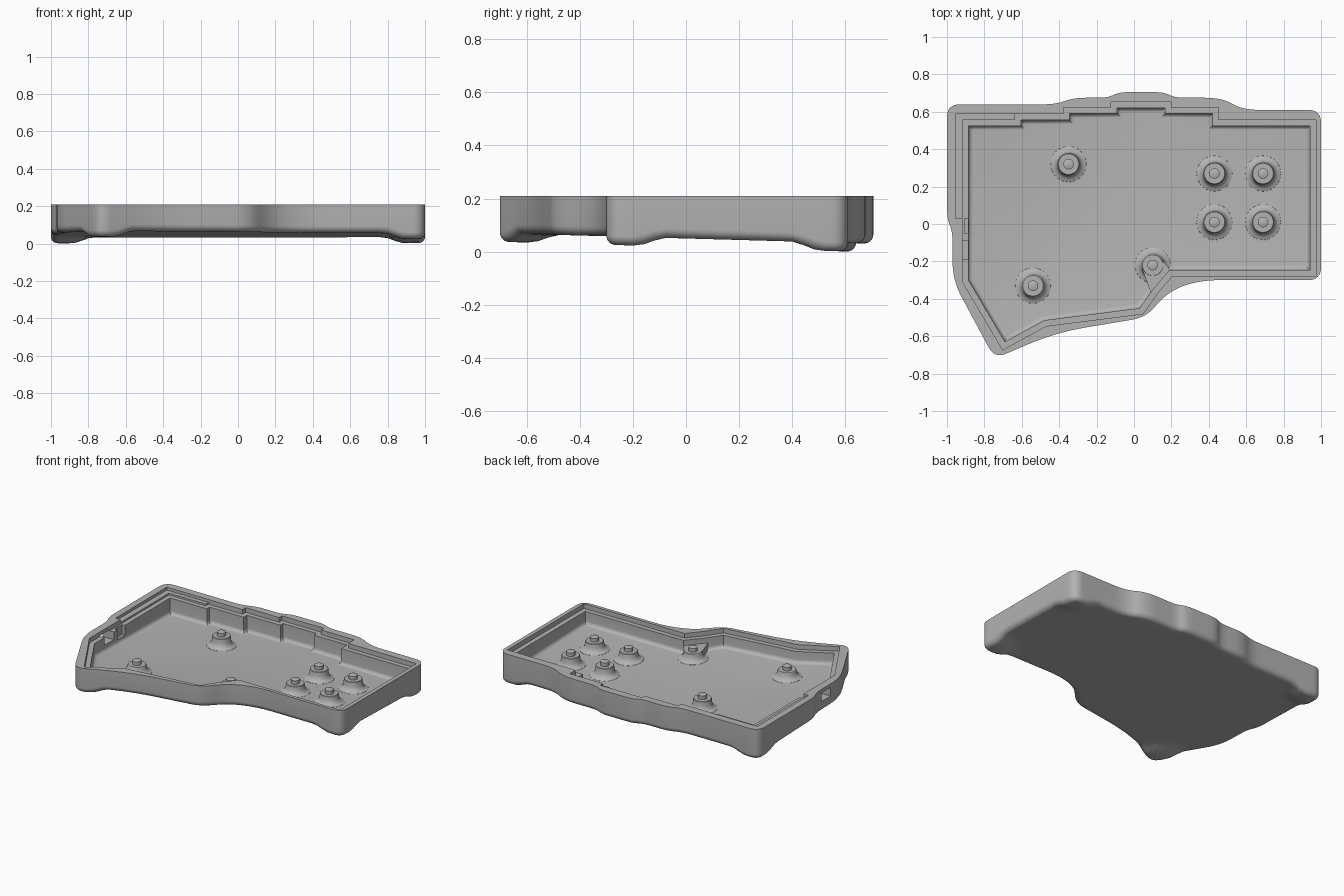
import bpy, bmesh, math
from mathutils import Vector

cube = bpy.data.objects.get("Cube")
if cube:
    bpy.data.objects.remove(cube, do_unlink=True)

TOP, SLOPE, BASE, FLOOR = 0.21, 0.028, 0.05, 0.083

grey = bpy.data.materials.new("plain grey")
grey.use_nodes = True
grey.diffuse_color = (0.45, 0.45, 0.45, 1)
grey.node_tree.nodes["Principled BSDF"].inputs["Base Color"].default_value = grey.diffuse_color

# Outer outline: x, y, corner softness
OUTER = [(1, -.3, .07), (1, .61, .07), (.58, .61, .09), (.47, .675, .09), (.22, .675, .05),
         (.16, .705, .05), (-.08, .705, .05), (-.14, .675, .05), (-.32, .675, .06),
         (-.42, .64, .06), (-1, .64, .07), (-1, .03, .06), (-.97, -.04, .06),
         (-.97, -.3, .1), (-.745, -.72, .07), (-.42, -.58, .17), (.06, -.5, .07),
         (.19, -.355, .1), (.36, -.3, .1)]
# Stepped cavity outline
INNER = [(.94, -.245), (.94, .525), (.42, .525), (.42, .59), (.165, .59), (.165, .62),
         (-.09, .62), (-.09, .59), (-.345, .59), (-.345, .555), (-.605, .555), (-.605, .525),
         (-.885, .525), (-.885, -.3), (-.69, -.63), (-.48, -.515), (.03, -.45), (.1, -.35),
         (.19, -.245)]
FEET = [(.95, -.25), (.95, .57), (-.95, .59), (-.73, -.65)]
POSTS = [(-.35, .32), (.43, .27), (.69, .27), (.43, .01), (.69, .01), (-.54, -.33), (.1, -.22)]


def rounded(points, steps=8):
    """Replace each corner by a smooth curve."""
    out = []
    for i, (x, y, soft) in enumerate(points):
        p = Vector((x, y))
        ends = []
        for q in (points[i - 1], points[(i + 1) % len(points)]):
            d = Vector(q[:2]) - p
            ends.append(p + d.normalized() * min(soft, d.length * .48))
        for k in range(steps + 1):
            t = k / steps
            out.append(ends[0] * (1 - t) ** 2 + p * 2 * t * (1 - t) + ends[1] * t * t)
    return out


def inset(points, dist):
    """Move a counter-clockwise outline inward."""
    pts = [Vector(p) for p in points]
    out = []
    for i, p in enumerate(pts):
        a = (p - pts[i - 1]).normalized()
        b = (pts[(i + 1) % len(pts)] - p).normalized()
        n, m = Vector((-a.y, a.x)), Vector((-b.y, b.x))
        out.append(p + (n + m) * dist / (1 + n.dot(m)))
    return out


def finish(bm, name):
    bmesh.ops.recalc_face_normals(bm, faces=bm.faces)
    mesh = bpy.data.meshes.new(name)
    bm.to_mesh(mesh)
    bm.free()
    mesh.materials.append(grey)
    ob = bpy.data.objects.new(name, mesh)
    bpy.context.collection.objects.link(ob)
    return ob


def loft(rings):
    """Closed skin through a stack of equal rings."""
    bm = bmesh.new()
    rows = [[bm.verts.new(p) for p in ring] for ring in rings]
    for a, b in zip(rows, rows[1:]):
        for i in range(len(a)):
            bm.faces.new((a[i - 1], a[i], b[i], b[i - 1]))
    bm.faces.new(rows[0])
    bm.faces.new(rows[-1])
    return bm


def tray_solid(outline, top, base, fillet, steps=6):
    """Prism with a rounded bottom edge."""
    rings = [[(p[0], p[1], top) for p in outline]]
    for k in range(steps + 1):
        a = math.pi / 2 * k / steps
        z = base + fillet * (1 - math.sin(a))
        rings.append([(p.x, p.y, z) for p in inset(outline, fillet * (1 - math.cos(a)))])
    return loft(rings)


def tilt(bm, top, drop=0):
    """Slope the underside and pull the feet down."""
    for v in bm.verts:
        if v.co.z < top - .01:
            v.co.z -= SLOPE * v.co.y
            for f in FEET:
                t = ((v.co.xy - Vector(f)).length - .06) / .12
                t = 1 - max(0, min(1, t))
                v.co.z -= drop * t * t * (3 - 2 * t)


def box(x0, x1, y0, y1, z0, z1):
    return loft([[(x0, y0, z), (x1, y0, z), (x1, y1, z), (x0, y1, z)] for z in (z0, z1)])


def carve(target, bm):
    cutter = finish(bm, "cutter")
    cutter.hide_render = True
    mod = target.modifiers.new("cut", "BOOLEAN")
    mod.operation, mod.solver, mod.object = "DIFFERENCE", "EXACT", cutter
    bpy.context.view_layer.objects.active = target
    bpy.ops.object.modifier_apply(modifier=mod.name)
    bpy.data.objects.remove(cutter, do_unlink=True)


def smooth(ob):
    bpy.ops.object.select_all(action="DESELECT")
    ob.select_set(True)
    bpy.context.view_layer.objects.active = ob
    bpy.ops.object.shade_smooth_by_angle(angle=math.radians(30))


# Case body, gridded so that the feet blend into the underside
bm = tray_solid(rounded(OUTER), TOP, BASE, .035)
for axis in (Vector((1, 0, 0)), Vector((0, 1, 0))):
    for k in range(-24, 25):
        bmesh.ops.bisect_plane(bm, geom=bm.verts[:] + bm.edges[:] + bm.faces[:],
                               plane_co=axis * (k * .04 + .003), plane_no=axis)
bmesh.ops.triangulate(bm, faces=[f for f in bm.faces if f.calc_center_median().z < TOP - .01])
tilt(bm, TOP, .032)
case = finish(bm, "case_body")

# Main cavity with a sloped floor
bm = tray_solid(INNER, TOP + .1, FLOOR, .025)
tilt(bm, TOP)
carve(case, bm)

# Ledge around the rim, and the wider recess at the back left
LIP = TOP + .1
carve(case, loft([[(p.x, p.y, z) for p in inset(INNER, -.032)] for z in (.178, LIP)]))
carve(case, box(-.955, -.62, .03, .588, .19, LIP))
# Socket pockets and the slot through the left wall
carve(case, box(-.905, -.86, -.05, .03, .11, LIP))
carve(case, box(-1.1, -.86, -.19, -.09, .125, .185))
smooth(case)

# Screw posts with flared feet and a small pin
PROFILE = [(.1, -.01), (.095, .001), (.078, .007), (.067, .018), (.061, .035)]
CAP = [(.058, .14), (.055, .143), (.028, .143), (.028, .168), (.018, .172)]
for i, (x, y) in enumerate(POSTS):
    rings = []
    for r, h in PROFILE + CAP:
        ring = []
        for k in range(32):
            a = math.tau * k / 32
            px, py = x + r * math.cos(a), y + r * math.sin(a)
            ring.append((px, py, h if (r, h) in CAP else FLOOR - SLOPE * py + h))
        rings.append(ring)
    smooth(finish(loft(rings), f"screw_post_{i + 1}"))

# Web joining the front post to the corner of the wall
x, y = POSTS[-1]
web = [(x - .056, y - .02), (.09, -.37), (.11, -.37), (.2, -.255), (x + .05, y + .03)]
finish(loft([[(px, py, z) for px, py in web] for z in (FLOOR - .01, .142)]), "post_web")
